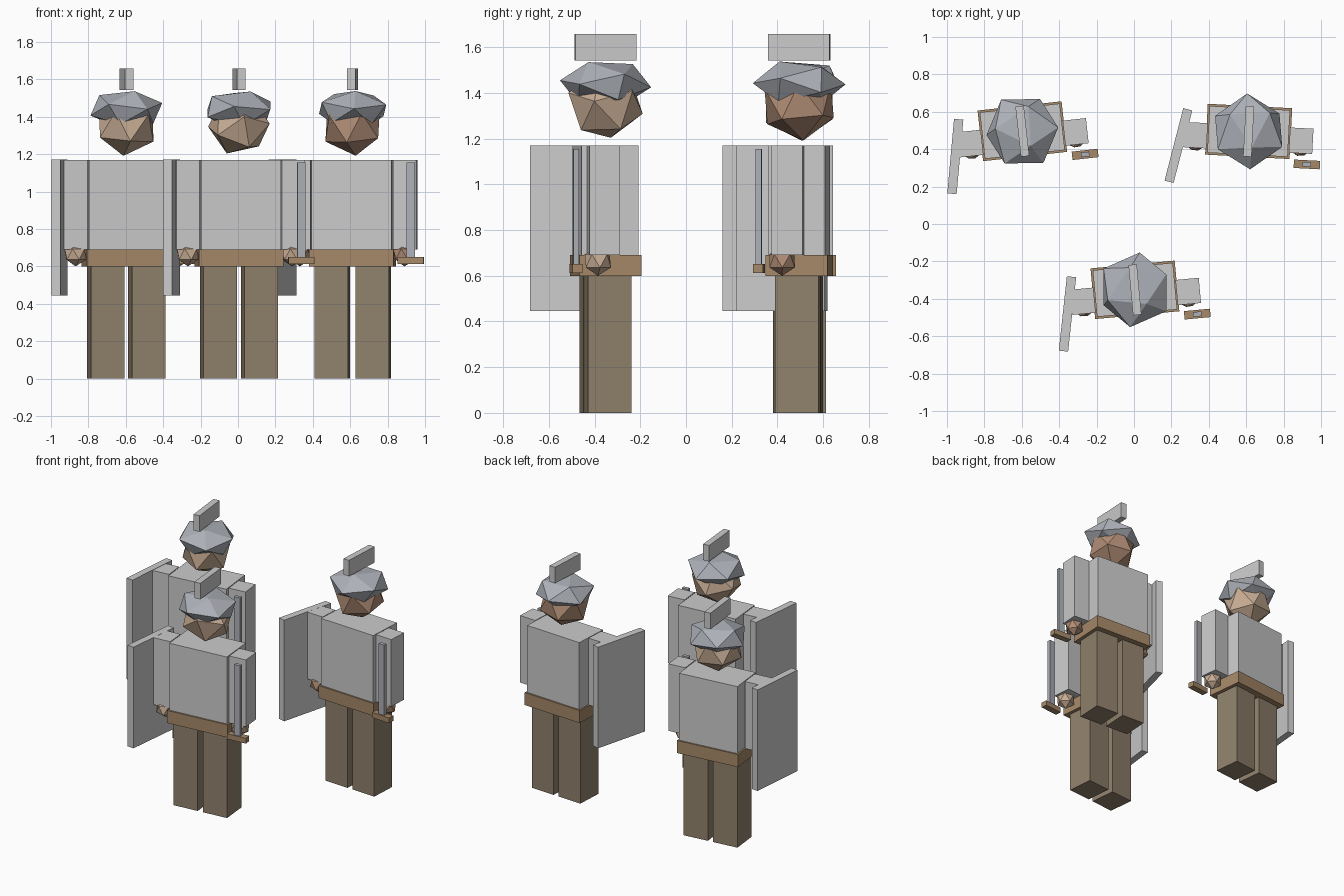
import bpy, bmesh
from math import radians
from mathutils import Matrix, Euler

if "Cube" in bpy.data.objects:
    bpy.data.objects.remove(bpy.data.objects["Cube"])


def material(name, rgb):
    m = bpy.data.materials.new(name)
    m.diffuse_color = (*rgb, 1)
    m.use_nodes = True
    m.node_tree.nodes["Principled BSDF"].inputs["Base Color"].default_value = m.diffuse_color
    return m


STEEL = material("steel", (0.42, 0.44, 0.48))
LEATHER = material("leather", (0.38, 0.25, 0.14))
CLOTH = material("cloth", (0.28, 0.22, 0.15))
FAIR = material("fair_skin", (0.58, 0.42, 0.30))
DARK = material("dark_skin", (0.44, 0.27, 0.18))


def finish(name, bm, frame, mat):
    me = bpy.data.meshes.new(name)
    bm.to_mesh(me)
    bm.free()
    if mat:
        me.materials.append(mat)
    ob = bpy.data.objects.new(name, me)
    ob.matrix_world = frame
    bpy.context.collection.objects.link(ob)


def box(name, frame, loc, size, mat=None, turn=0.0):
    bm = bmesh.new()
    bmesh.ops.create_cube(bm, size=1, matrix=Matrix.LocRotScale(
        loc, Euler((0, 0, turn)), size))
    finish(name, bm, frame, mat)


def ball(name, frame, loc, size, mat, spin):
    # twenty-sided ball, spun first and then squashed
    bm = bmesh.new()
    bmesh.ops.create_icosphere(bm, subdivisions=1, radius=1)
    bm.transform(Matrix.LocRotScale(loc, None, size) @ Euler(spin).to_matrix().to_4x4())
    finish(name, bm, frame, mat)


def soldier(x, y, yaw, skin, head_spin, helmet_spin):
    f = Matrix.Translation((x, y, 0)) @ Matrix.Rotation(radians(yaw), 4, 'Z')

    # legs, arms and hands
    for side, s in (("left", -1), ("right", 1)):
        box(side + "_leg", f, (s * 0.11, 0, 0.30), (0.18, 0.19, 0.60), CLOTH)
        box(side + "_arm", f, (s * 0.283, -0.035, 0.93), (0.125, 0.135, 0.48))
        ball(side + "_hand", f, (s * 0.28, -0.06, 0.665), (0.065,) * 3, skin, (0, 0, s * 0.7))

    # body
    box("torso", f, (0, 0, 0.91), (0.43, 0.25, 0.52))
    box("belt", f, (0, 0, 0.645), (0.452, 0.272, 0.09), LEATHER)

    # head, helmet and crest
    ball("head", f, (0, 0, 1.355), (0.172, 0.172, 0.165), skin, head_spin)
    ball("helmet", f, (0, 0, 1.44), (0.203, 0.203, 0.108), STEEL, helmet_spin)
    box("crest", f, (0, 0, 1.60), (0.045, 0.27, 0.115))

    # shield and sword
    box("shield", f, (-0.371, -0.095, 0.808), (0.05, 0.40, 0.725), None, -0.2)
    box("sword_guard", f, (0.32, -0.16, 0.632), (0.14, 0.045, 0.038), LEATHER)
    box("sword_blade", f, (0.32, -0.16, 0.90), (0.045, 0.025, 0.51), STEEL)


soldier(-0.597, 0.496, 6.3, FAIR, (0.1, 0.05, 0.4), (0.45, 0.1, 0.2))
soldier(0.005, -0.352, 5.3, FAIR, (0.4, 0.1, 0.9), (0.5, 0.0, 0.6))
soldier(0.613, 0.495, -3.0, DARK, (0.1, -0.1, 0.1), (0.4, 0.2, -0.2))
